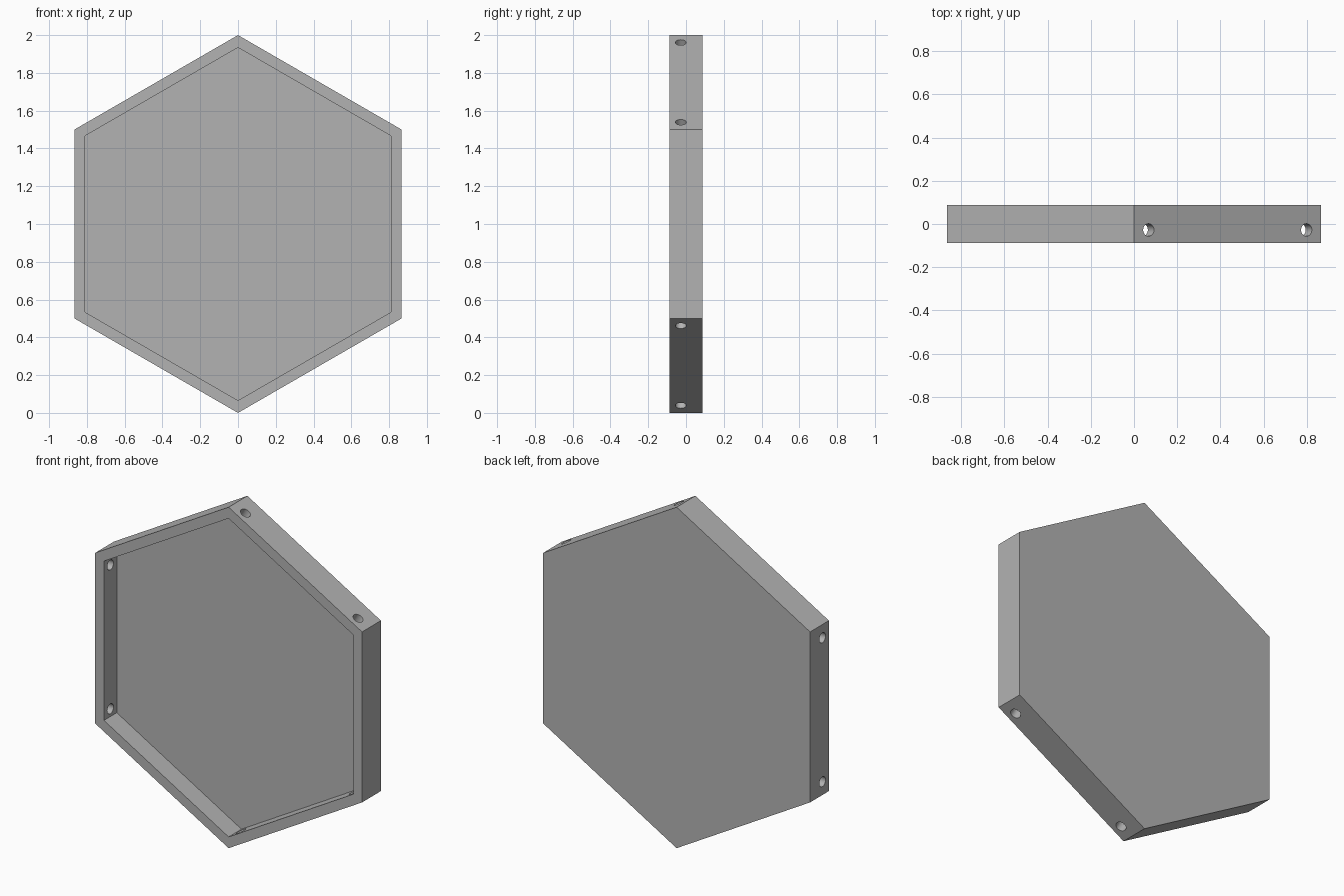
import bpy
import math
from mathutils import Matrix, Vector

if "Cube" in bpy.data.objects:
    bpy.data.objects.remove(bpy.data.objects["Cube"])

RADIUS = 1.0            # outer corner radius
INNER_RADIUS = 0.934    # corner radius of the recess
HALF_DEPTH = 0.087
FLOOR_Y = 0.032         # front surface of the back panel
HOLE_RADIUS = 0.029
HOLE_OFFSET = 0.422     # hole distance from the middle of a side
CENTRE = Vector((0, 0, 1))

grey = bpy.data.materials.new("plain grey")
grey.use_nodes = True
colour = (0.45, 0.45, 0.45, 1)
grey.diffuse_color = colour
grey.node_tree.nodes["Principled BSDF"].inputs["Base Color"].default_value = colour


def prism(name, sides, radius, depth, matrix):
    bpy.ops.mesh.primitive_cylinder_add(vertices=sides, radius=radius, depth=depth)
    obj = bpy.context.object
    obj.name = name
    obj.data.transform(matrix)
    obj.data.materials.append(grey)
    return obj


def hexagon(name, radius, front, back):
    # Six-sided prism lying along y with a corner pointing up
    place = Matrix.Translation(CENTRE + Vector((0, (front + back) / 2, 0)))
    return prism(name, 6, radius, back - front, place @ Matrix.Rotation(math.pi / 2, 4, "X"))


# Tray body and the recess cutter
tray = hexagon("hexagonal_tray", RADIUS, -HALF_DEPTH, HALF_DEPTH)
cutters = [hexagon("recess_cutter", INNER_RADIUS, -0.3, FLOOR_Y)]

# Pairs of round holes through every other side wall
hole_y = (FLOOR_Y - HALF_DEPTH) / 2
for angle in (60, 180, 300):
    a = math.radians(angle)
    normal = Vector((math.cos(a), 0, math.sin(a)))
    along = Vector((-normal.z, 0, normal.x))
    turn = normal.to_track_quat("Z", "Y").to_matrix().to_4x4()
    for side in (-1, 1):
        spot = CENTRE + normal * 0.84 + along * HOLE_OFFSET * side + Vector((0, hole_y, 0))
        cutters.append(prism("hole_cutter", 32, HOLE_RADIUS, 0.16, Matrix.Translation(spot) @ turn))

# Cut the recess and holes, then drop the cutters
bpy.ops.object.select_all(action="DESELECT")
tray.select_set(True)
bpy.context.view_layer.objects.active = tray
for cutter in cutters:
    cutter.hide_render = True
    cut = tray.modifiers.new("cut", "BOOLEAN")
    cut.operation = "DIFFERENCE"
    cut.solver = "EXACT"
    cut.object = cutter
    bpy.ops.object.modifier_apply(modifier=cut.name)
    bpy.data.objects.remove(cutter)

bpy.ops.object.shade_smooth_by_angle(angle=math.radians(30))
